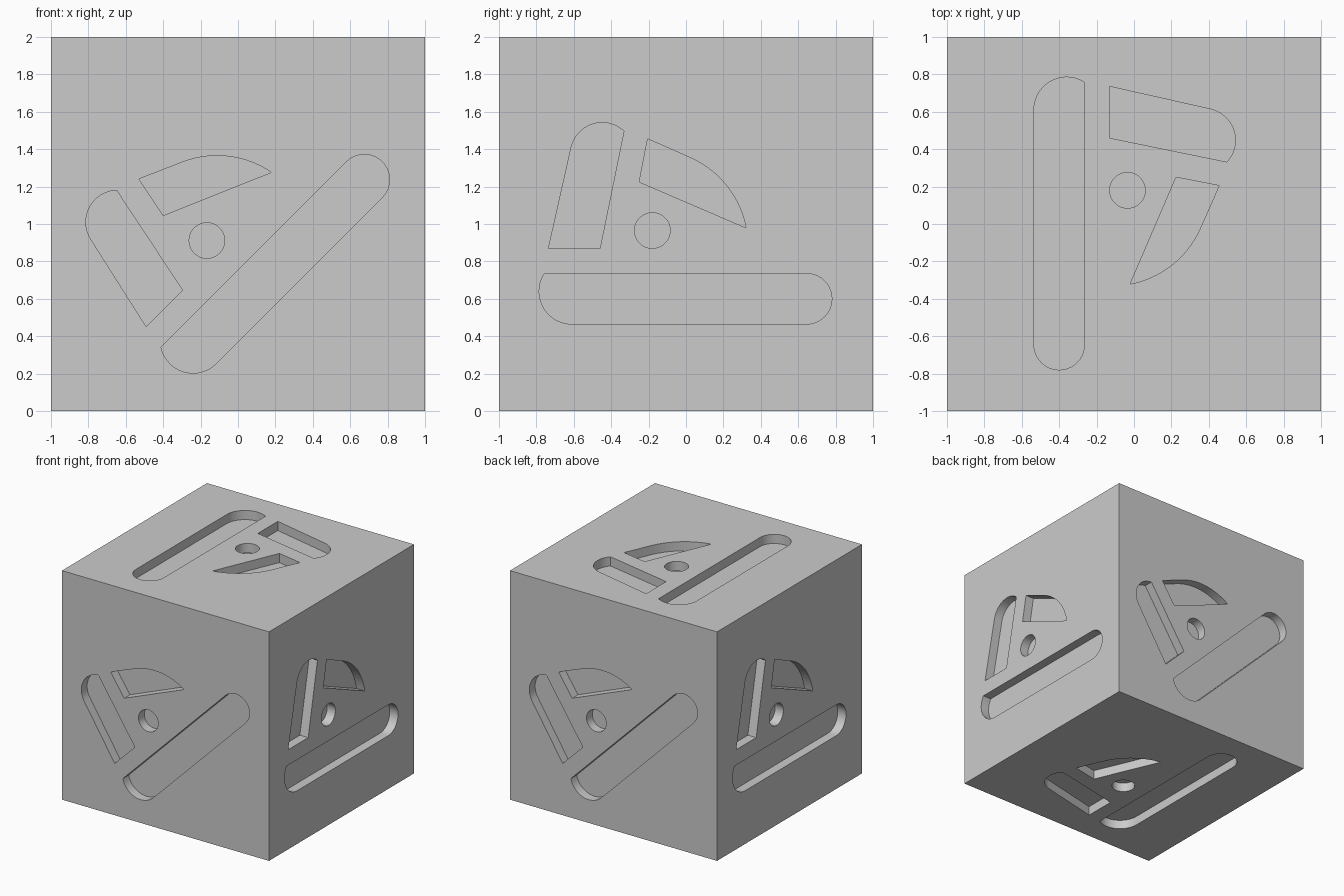
import bpy
import bmesh
from math import cos, sin, radians
from mathutils import Vector

old = bpy.data.objects.get("Cube")
if old:
    bpy.data.objects.remove(old, do_unlink=True)

DEPTH = 0.08
LIP = 0.05

grey = bpy.data.materials.new("plain_grey")
grey.use_nodes = True
colour = (0.6, 0.6, 0.6, 1)
grey.diffuse_color = colour
grey.node_tree.nodes["Principled BSDF"].inputs["Base Color"].default_value = colour


def arc(cx, cy, r, start, end, steps=20):
    angles = [radians(start + (end - start) * i / steps) for i in range(steps + 1)]
    return [(cx + r * cos(a), cy + r * sin(a)) for a in angles]


# Outlines of the four pockets, in the plane of a face
bar = arc(-0.61, -0.36, 0.175, 147, 270) + arc(0.645, -0.4, 0.135, -90, 90)
post = [(-0.735, -0.13), (-0.46, -0.13)] + arc(-0.448, 0.372, 0.17, 47, 167)
fan = [(-0.25, 0.225), (-0.205, 0.455)] + arc(-0.185, -0.117, 0.515, 66.4, 10.8)
disc = arc(-0.18, -0.035, 0.095, 0, 352.5, 47)

# Each face: direction of the outline's u and v axes, and shift along v
X, Y, Z = Vector((1, 0, 0)), Vector((0, 1, 0)), Vector((0, 0, 1))
faces = [
    (Y, Z, 0), (-Y, Z, 0),
    (-Y, X, 0), (Y, X, 0),
    (X + Z, Z - X, 0.09), (Z - X, X + Z, 0.09),
]


def add_prism(bm, outline, u, v, shift):
    u, v = u.normalized(), v.normalized()
    n = u.cross(v)
    floor = Z + n * (1 - DEPTH)
    verts = [bm.verts.new(floor + u * a + v * (b + shift)) for a, b in outline]
    base = bm.faces.new(verts)
    out = bmesh.ops.extrude_face_region(bm, geom=[base])["geom"]
    tops = [g for g in out if isinstance(g, bmesh.types.BMVert)]
    bmesh.ops.translate(bm, verts=tops, vec=n * (DEPTH + LIP))


def make_object(name, bm):
    bmesh.ops.recalc_face_normals(bm, faces=bm.faces)
    mesh = bpy.data.meshes.new(name)
    bm.to_mesh(mesh)
    bm.free()
    mesh.materials.append(grey)
    ob = bpy.data.objects.new(name, mesh)
    bpy.context.collection.objects.link(ob)
    return ob


# Solid block
bm = bmesh.new()
bmesh.ops.create_cube(bm, size=2)
bmesh.ops.translate(bm, verts=bm.verts, vec=Z)
block = make_object("engraved_block", bm)

# Pocket cutter
bm = bmesh.new()
for u, v, shift in faces:
    for outline in (bar, post, fan, disc):
        add_prism(bm, outline, u, v, shift)
cutter = make_object("pocket_cutter", bm)
cutter.hide_render = True

# Carve the pockets, then drop the cutter
cut = block.modifiers.new("pockets", "BOOLEAN")
cut.operation = "DIFFERENCE"
cut.solver = "EXACT"
cut.object = cutter
bpy.ops.object.select_all(action="DESELECT")
block.select_set(True)
bpy.context.view_layer.objects.active = block
bpy.ops.object.modifier_apply(modifier=cut.name)
bpy.data.objects.remove(cutter, do_unlink=True)
bpy.ops.object.shade_smooth_by_angle(angle=radians(30))
